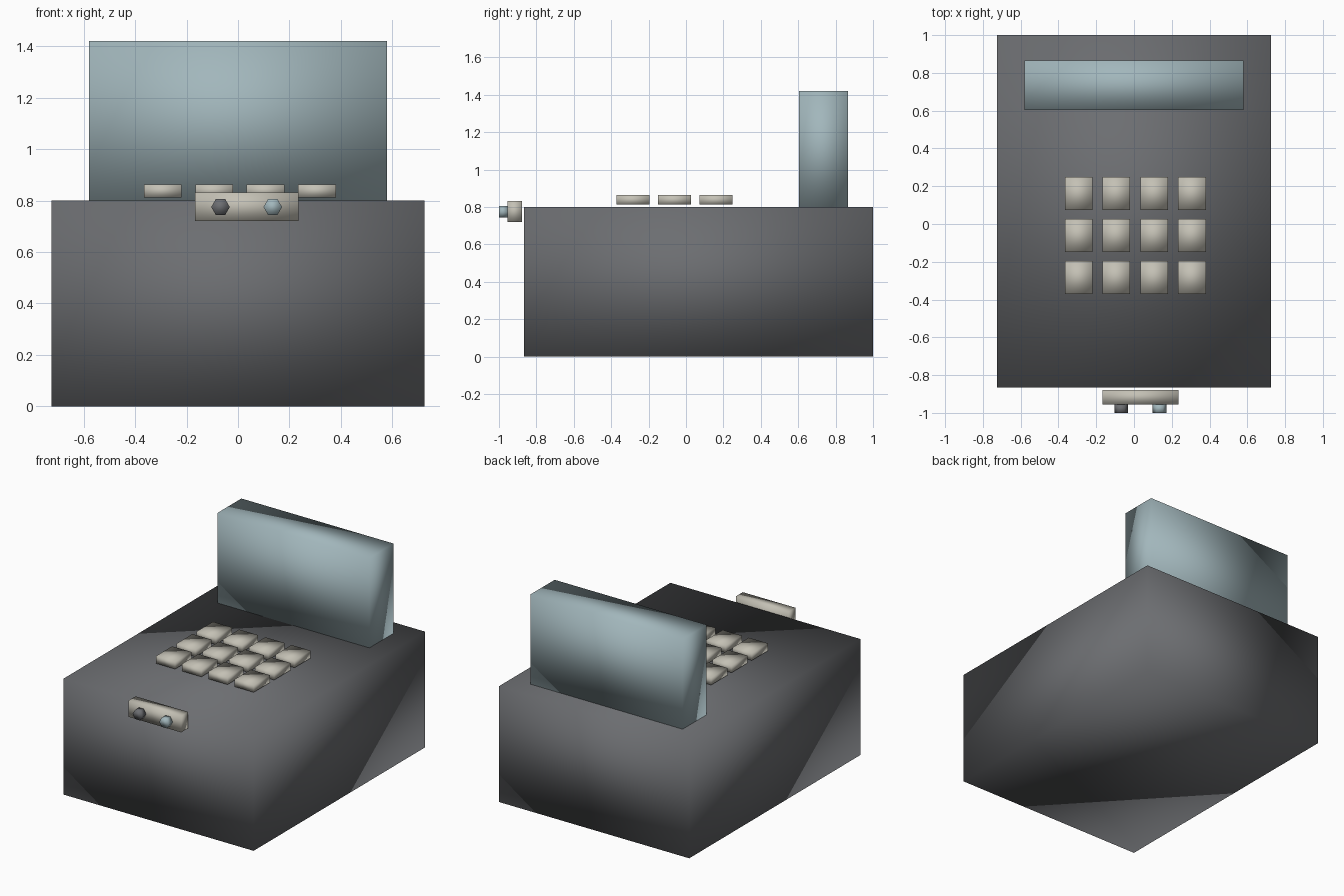
import bpy
import bmesh
from math import pi
from mathutils import Matrix, Vector

old = bpy.data.objects.get("Cube")
if old:
    bpy.data.objects.remove(old, do_unlink=True)


def material(name, colour):
    mat = bpy.data.materials.new(name)
    mat.use_nodes = True
    mat.diffuse_color = (*colour, 1)
    mat.node_tree.nodes["Principled BSDF"].inputs["Base Color"].default_value = (*colour, 1)
    return mat


charcoal = material("charcoal", (0.15, 0.155, 0.165))
glass_blue = material("pale blue glass", (0.36, 0.47, 0.50))
ivory = material("warm ivory", (0.55, 0.53, 0.46))


def finish(name, bm, mat):
    """Turn the mesh into a softly shaded object."""
    mesh = bpy.data.meshes.new(name)
    bmesh.ops.recalc_face_normals(bm, faces=bm.faces)
    bm.to_mesh(mesh)
    bm.free()
    mesh.materials.append(mat)
    for poly in mesh.polygons:
        poly.use_smooth = True
    obj = bpy.data.objects.new(name, mesh)
    bpy.context.collection.objects.link(obj)
    return obj


def box(name, low, high, mat):
    low, high = Vector(low), Vector(high)
    bm = bmesh.new()
    bmesh.ops.create_cube(bm, size=1)
    bmesh.ops.scale(bm, vec=high - low, verts=bm.verts)
    obj = finish(name, bm, mat)
    obj.location = (low + high) / 2
    return obj


def knob(name, x, mat):
    """Six-sided stub pointing forward, with corners to the sides."""
    bm = bmesh.new()
    bmesh.ops.create_cone(bm, cap_ends=True, segments=6, radius1=0.036,
                          radius2=0.036, depth=0.045)
    bmesh.ops.rotate(bm, verts=bm.verts, matrix=Matrix.Rotation(pi / 6, 3, "Z"))
    if max(v.co.x for v in bm.verts) < 0.035:
        bmesh.ops.rotate(bm, verts=bm.verts, matrix=Matrix.Rotation(pi / 6, 3, "Z"))
    bmesh.ops.rotate(bm, verts=bm.verts, matrix=Matrix.Rotation(pi / 2, 3, "X"))
    obj = finish(name, bm, mat)
    obj.location = (x, -0.9775, 0.775)


# Main body and upright display
box("body", (-0.725, -0.865, 0), (0.725, 1, 0.8), charcoal)
box("display", (-0.58, 0.603, 0.8), (0.58, 0.865, 1.42), glass_blue)

# Keypad
for row in range(3):
    for col in range(4):
        x, y = -0.293 + 0.2 * col, -0.283 + 0.222 * row
        box(f"key_{row + 1}_{col + 1}", (x - 0.073, y - 0.088, 0.812),
            (x + 0.073, y + 0.088, 0.863), ivory)

# Front panel with two stubs
box("front_panel", (-0.167, -0.955, 0.72), (0.235, -0.878, 0.832), ivory)
knob("dark_knob", -0.068, charcoal)
knob("blue_knob", 0.135, glass_blue)
